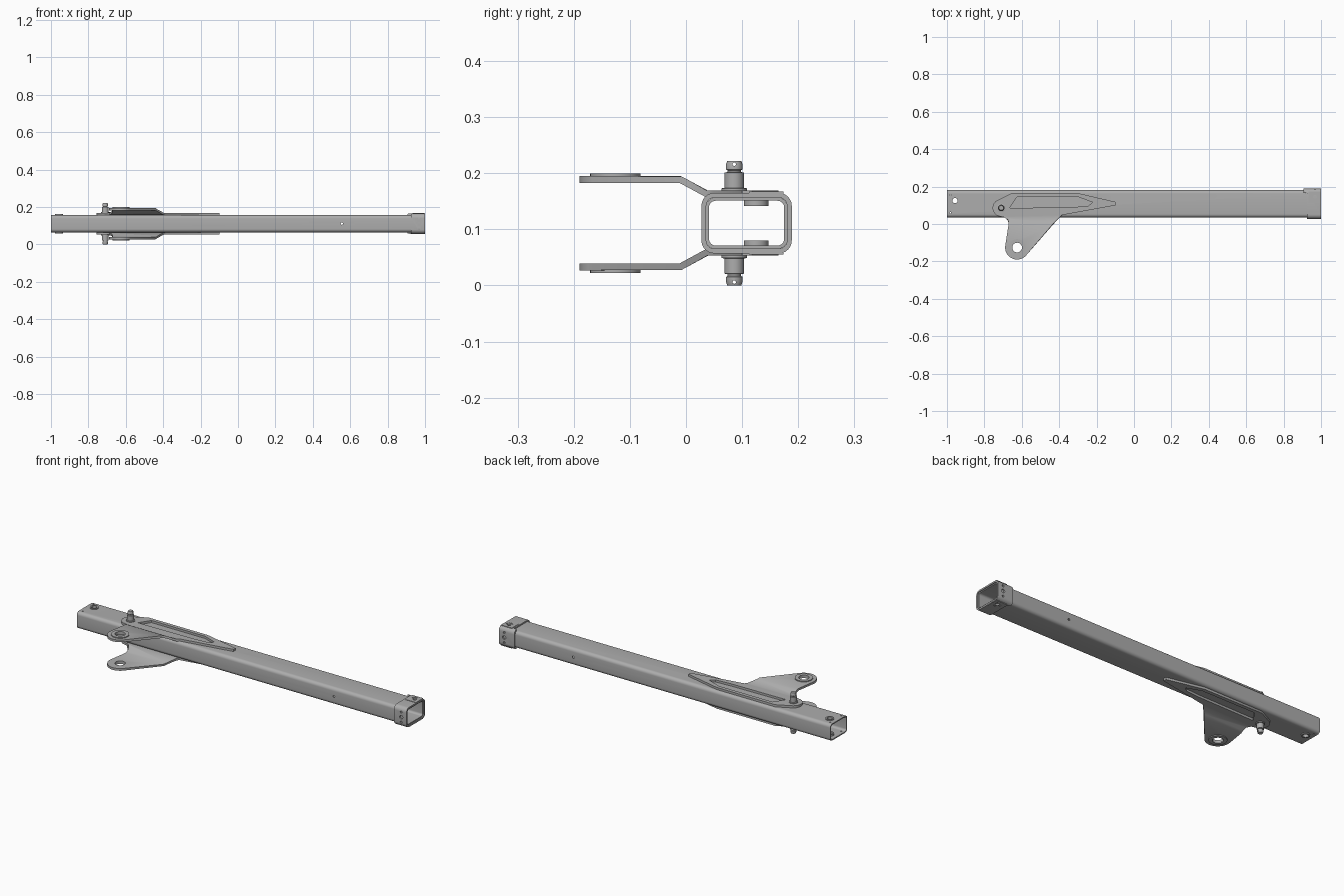
import bpy, bmesh, math
from mathutils import Matrix, Vector

if "Cube" in bpy.data.objects:
    bpy.data.objects.remove(bpy.data.objects["Cube"])

MID = 0.111            # height of the tube axis; all meshes are symmetric about it
YC = 0.108             # tube axis in y
PIN = (-0.71, 0.086)
EAR = (-0.625, -0.126)
BUSH = (-0.957, 0.125)

steel = bpy.data.materials.new("steel_grey")
steel.use_nodes = True
GREY = (0.42, 0.42, 0.42, 1)
steel.diffuse_color = GREY
steel.node_tree.nodes["Principled BSDF"].inputs["Base Color"].default_value = GREY


def add_object(name, bm):
    bmesh.ops.recalc_face_normals(bm, faces=bm.faces)
    mesh = bpy.data.meshes.new(name)
    bm.to_mesh(mesh)
    bm.free()
    mesh.materials.append(steel)
    ob = bpy.data.objects.new(name, mesh)
    ob.location.z = MID
    bpy.context.collection.objects.link(ob)
    return ob


def bake(ob):
    """Turn the modifiers into plain geometry."""
    bpy.context.view_layer.update()
    ev = ob.evaluated_get(bpy.context.evaluated_depsgraph_get())
    mesh = bpy.data.meshes.new_from_object(ev)
    ob.modifiers.clear()
    ob.data = mesh


def cut(ob, bm):
    cutter = add_object("cutter", bm)
    cutter.hide_render = True
    mod = ob.modifiers.new("cut", "BOOLEAN")
    mod.operation = "DIFFERENCE"
    mod.solver = "EXACT"
    mod.object = cutter
    bake(ob)
    bpy.data.objects.remove(cutter)


def finish(ob, mirror=False):
    if mirror:
        mod = ob.modifiers.new("mirror", "MIRROR")
        mod.use_axis = (False, False, True)
        mod.use_mirror_merge = False
        bake(ob)
    bpy.ops.object.select_all(action="DESELECT")
    ob.select_set(True)
    bpy.context.view_layer.objects.active = ob
    bpy.ops.object.shade_smooth_by_angle(angle=math.radians(35))


def drill(bm, pos, radius, depth, axis="Z"):
    turn = {"X": Matrix.Rotation(math.pi / 2, 4, "Y"),
            "Y": Matrix.Rotation(math.pi / 2, 4, "X"), "Z": Matrix()}[axis]
    bmesh.ops.create_cone(bm, cap_ends=True, segments=24, radius1=radius, radius2=radius,
                          depth=depth, matrix=Matrix.Translation(pos) @ turn)


def arc(center, r, start, end, n=12):
    angles = [math.radians(start + (end - start) * i / n) for i in range(n + 1)]
    return [(center[0] + r * math.cos(a), center[1] + r * math.sin(a)) for a in angles]


def rounded_rect(hy, hz, r):
    pts = []
    for sy, sz, a in ((1, 1, 0), (-1, 1, 90), (-1, -1, 180), (1, -1, 270)):
        pts += arc((YC + sy * (hy - r), sz * (hz - r)), r, a, a + 90, 6)
    return pts


def hollow_section(name, x0, x1, hy, hz, r, wall):
    bm = bmesh.new()
    outer, inner = rounded_rect(hy, hz, r), rounded_rect(hy - wall, hz - wall, r - wall)
    loops = [[bm.verts.new((x, *p)) for p in ring]
             for x, ring in ((x0, outer), (x1, outer), (x1, inner), (x0, inner))]
    n = len(outer)
    for k in range(4):
        a, b = loops[k], loops[(k + 1) % 4]
        for i in range(n):
            j = (i + 1) % n
            bm.faces.new((a[i], a[j], b[j], b[i]))
    return add_object(name, bm)


def lathe(name, center, profile, closed=False, segments=32):
    """Revolve (radius, height) points about a vertical axis."""
    bm = bmesh.new()
    verts = [bm.verts.new((center[0] + r, center[1], z)) for r, z in profile]
    pairs = list(zip(verts, verts[1:])) + ([(verts[-1], verts[0])] if closed else [])
    edges = [bm.edges.new(p) for p in pairs]
    bmesh.ops.spin(bm, geom=verts + edges, cent=(*center, 0), axis=(0, 0, 1),
                   angle=math.tau, steps=segments)
    bmesh.ops.remove_doubles(bm, verts=bm.verts, dist=1e-5)
    return add_object(name, bm)


def ring(name, center, r_in, r_out, z0, z1):
    return lathe(name, center, [(r_in, z0), (r_out, z0), (r_out, z1), (r_in, z1)], True)


def prism(points, z0, z1):
    bm = bmesh.new()
    face = bm.faces.new([bm.verts.new((*p, z0)) for p in points])
    new = bmesh.ops.extrude_face_region(bm, geom=[face])["geom"]
    bmesh.ops.translate(bm, vec=(0, 0, z1 - z0), verts=[v for v in new if isinstance(v, bmesh.types.BMVert)])
    bmesh.ops.recalc_face_normals(bm, faces=bm.faces)
    return bm


# Long hollow tube with end holes and a small cross hole
tube = hollow_section("tube", -1, 0.995, 0.073, 0.046, 0.018, 0.006)
holes = bmesh.new()
drill(holes, (*BUSH, 0), 0.018, 0.3)
drill(holes, (0.555, YC, 0), 0.006, 0.3, "Y")
for y in (0.06, 0.155):
    drill(holes, (-0.982, y, 0), 0.004, 0.3)
cut(tube, holes)
finish(tube)

# End collar, longer along its back edge
collar = hollow_section("end_collar", 0.925, 1, 0.0805, 0.054, 0.023, 0.0085)
for v in collar.data.vertices:
    if v.co.x < 0.95 and v.co.y > YC + 0.06:
        v.co.x -= 0.018
holes = bmesh.new()
drill(holes, (0.968, 0.145, 0), 0.018, 0.3)
for z, r in ((-0.028, 0.006), (0, 0.01), (0.028, 0.006)):
    drill(holes, (0.968, YC, z), r, 0.3, "Y")
cut(collar, holes)
finish(collar)

# Raised pads around the collar holes
pad = add_object("collar_pad", prism([(0.932, 0.112), (0.998, 0.112), (0.998, 0.174), (0.932, 0.174)],
                                     0.053, 0.056))
holes = bmesh.new()
drill(holes, (0.968, 0.145, 0.05), 0.018, 0.1)
cut(pad, holes)
finish(pad, True)
finish(ring("collar_bush", (0.968, 0.145), 0.01, 0.018, 0.044, 0.054), True)

# Bent bracket plates: flat on the tube, stepping outward to a round ear
outline = ([(-0.098, 0.118), (-0.3, 0.165), (-0.655, 0.165)] + arc(PIN, 0.046, 110, 265)
           + [(-0.688, 0.034), (-0.674, 0.018), (-0.67, 0)]
           + arc(EAR, 0.064, 172, 320, 16) + [(-0.43, 0), (-0.385, 0.048), (-0.098, 0.1)])
bm = bmesh.new()
bm.faces.new([bm.verts.new((*p, 0)) for p in outline])
BEND_IN, BEND_OUT = 0.036, -0.012
for y in (BEND_IN, BEND_OUT):
    bmesh.ops.bisect_plane(bm, geom=bm.verts[:] + bm.edges[:] + bm.faces[:],
                           plane_co=(0, y, 0), plane_no=(0, 1, 0))
for v in bm.verts:
    t = min(max((BEND_IN - v.co.y) / (BEND_IN - BEND_OUT), 0), 1)
    v.co.z = 0.046 + 0.026 * t
bracket = add_object("bracket_plates", bm)
if bracket.data.polygons[0].normal.z < 0:
    bracket.data.flip_normals()
solid = bracket.modifiers.new("thickness", "SOLIDIFY")
solid.thickness = 0.012
solid.offset = 1
bake(bracket)
slot = prism([(-0.665, 0.085), (-0.625, 0.145), (-0.3, 0.145), (-0.222, 0.116),
              (-0.245, 0.096), (-0.33, 0.09)], 0.03, 0.1)
drill(slot, (*EAR, 0.08), 0.026, 0.1)
cut(bracket, slot)
finish(bracket, True)

# Wear rings on the ears and bushes through the tube end
finish(ring("ear_washers", EAR, 0.026, 0.045, 0.083, 0.0885), True)
finish(ring("end_bushes", BUSH, 0.014, 0.022, 0.031, 0.051), True)

# Stub pins with a base flange, neck and cross-drilled tip
pins = lathe("stub_pins", PIN, [(0, 0.05), (0.023, 0.05), (0.023, 0.062), (0.0175, 0.063),
                                (0.0175, 0.09), (0.012, 0.091), (0.012, 0.094), (0.015, 0.096),
                                (0.015, 0.104), (0.0125, 0.111), (0, 0.111)])
holes = bmesh.new()
drill(holes, (*PIN, 0.105), 0.003, 0.1, "X")
cut(pins, holes)
finish(pins, True)
